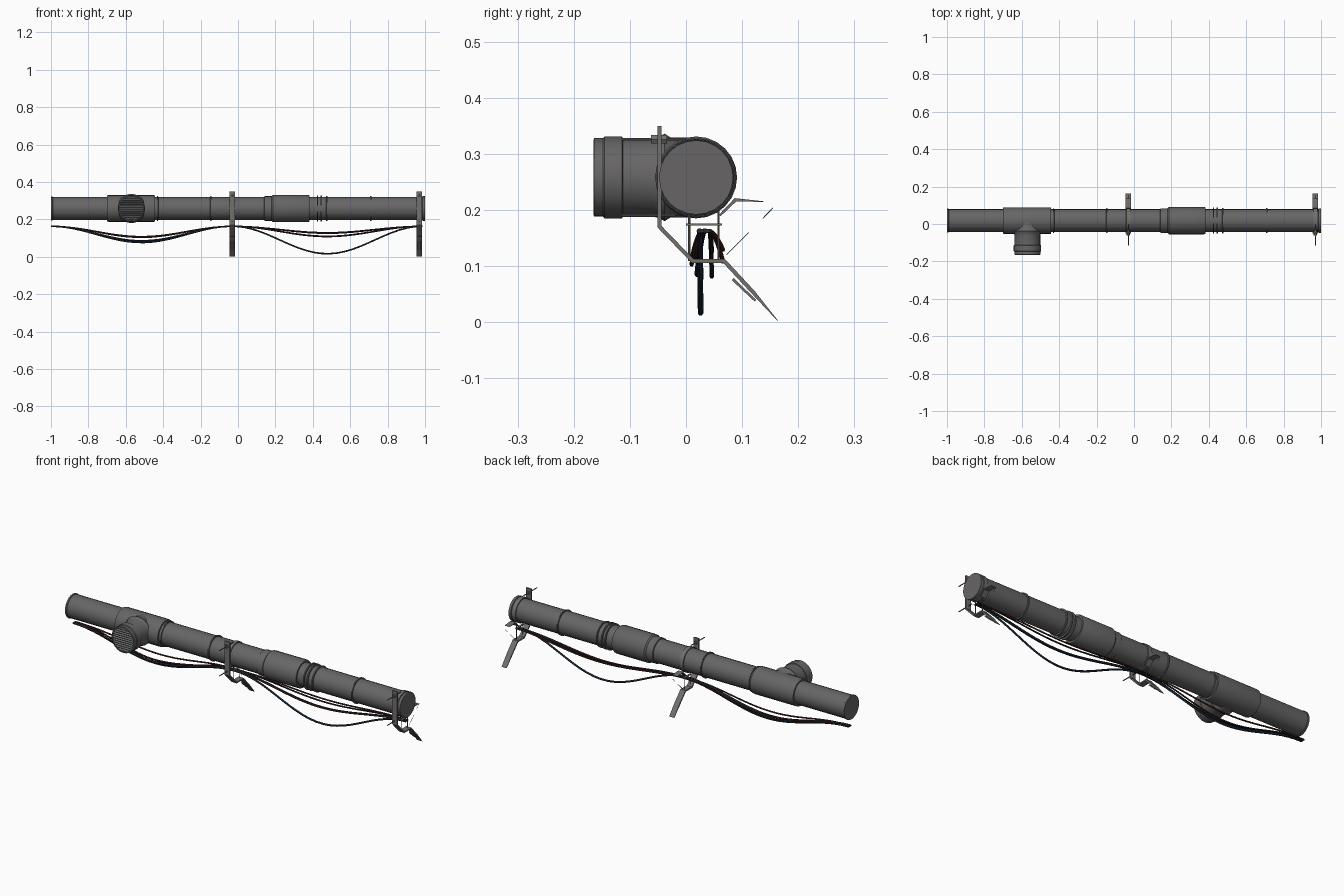
import bpy, bmesh, math
from mathutils import Vector, Matrix

if "Cube" in bpy.data.objects:
    bpy.data.objects.remove(bpy.data.objects["Cube"])

CY, CZ = 0.018, 0.258          # pipe axis


def material(name, rgb):
    m = bpy.data.materials.new(name)
    m.diffuse_color = (*rgb, 1)
    m.use_nodes = True
    m.node_tree.nodes["Principled BSDF"].inputs["Base Color"].default_value = m.diffuse_color
    return m


PIPE = material("pipe_grey", (0.135, 0.13, 0.132))
STEEL = material("bracket_grey", (0.165, 0.16, 0.15))
BLUE = material("cable_navy", (0.012, 0.022, 0.04))
RED = material("cable_red", (0.075, 0.018, 0.013))
BLACK = material("cable_black", (0.016, 0.016, 0.018))


def make(name, bm, mat, smooth=False):
    bmesh.ops.recalc_face_normals(bm, faces=bm.faces)
    me = bpy.data.meshes.new(name)
    bm.to_mesh(me)
    bm.free()
    me.materials.append(mat)
    ob = bpy.data.objects.new(name, me)
    bpy.context.collection.objects.link(ob)
    if smooth:
        bpy.ops.object.select_all(action='DESELECT')
        ob.select_set(True)
        bpy.context.view_layer.objects.active = ob
        bpy.ops.object.shade_smooth_by_angle(angle=math.radians(35))
    return ob


def lathe(name, profile, origin, axis, mat, n=24):
    """Revolve (distance, radius) pairs about an axis, capping both ends."""
    rot = Vector((0, 0, 1)).rotation_difference(Vector(axis)).to_matrix()
    bm = bmesh.new()
    rings = []
    for d, r in profile:
        rings.append([bm.verts.new(Vector(origin) + rot @ Vector(
            (r * math.cos(2 * math.pi * k / n), r * math.sin(2 * math.pi * k / n), d)))
            for k in range(n)])
    for a, b in zip(rings, rings[1:]):
        for k in range(n):
            bm.faces.new((a[k], a[(k + 1) % n], b[(k + 1) % n], b[k]))
    bm.faces.new(rings[0])
    bm.faces.new(rings[-1])
    return make(name, bm, mat, True)


def strip(name, pts, x, width, mat):
    """Bent flat bar: (y, z, thickness) points swept across x."""
    left, right = [], []
    for i, (y, z, t) in enumerate(pts):
        p = Vector((y, z))
        d1 = (p - Vector(pts[i - 1][:2])).normalized() if i else None
        d2 = (Vector(pts[i + 1][:2]) - p).normalized() if i < len(pts) - 1 else None
        d = ((d1 or d2) + (d2 or d1)).normalized()
        n = Vector((-d.y, d.x)) * t / 2 / max(d.dot(d1 or d2), 0.5)
        left.append(p + n)
        right.append(p - n)
    bm = bmesh.new()
    rows = [[[bm.verts.new((x + s * width / 2, p.x, p.y)) for p in side]
             for side in (left, right)] for s in (-1, 1)]
    (a, b), (c, d) = rows
    for i in range(len(pts) - 1):
        for u, v in ((a, b), (b, d), (d, c), (c, a)):
            bm.faces.new((u[i], u[i + 1], v[i + 1], v[i]))
    for i in (0, -1):
        bm.faces.new((a[i], b[i], d[i], c[i]))
    return make(name, bm, mat)


def box(name, centre, size, mat, tilt=0):
    bm = bmesh.new()
    bmesh.ops.create_cube(bm, size=1, matrix=Matrix.Translation(centre)
                          @ Matrix.Rotation(tilt, 4, 'X') @ Matrix.Diagonal((*size, 1)))
    return make(name, bm, mat)


def rod(name, a, b, r, mat, n=8):
    d = Vector(b) - Vector(a)
    return lathe(name, [(0, r), (d.length, r)], a, d.normalized(), mat, n)


def tube(name, pts, r, mat):
    cu = bpy.data.curves.new(name, 'CURVE')
    cu.dimensions = '3D'
    cu.bevel_depth = r
    cu.bevel_resolution = 1
    cu.use_fill_caps = True
    sp = cu.splines.new('POLY')
    sp.points.add(len(pts) - 1)
    for p, co in zip(sp.points, pts):
        p.co = (*co, 1)
    cu.materials.append(mat)
    ob = bpy.data.objects.new(name, cu)
    bpy.context.collection.objects.link(ob)


# Main pipe, broken by the tee and the sleeve
R = 0.061
lathe("main_pipe", [(-1, 0.064), (-0.992, 0.064), (-0.99, R), (0.985, R), (0.987, 0.066),
                    (1, 0.066)], (0, CY, CZ), (1, 0, 0), PIPE)
lathe("tee_body", [(-0.70, 0.064), (-0.70, 0.07), (-0.692, 0.071), (-0.45, 0.071),
                   (-0.443, 0.07), (-0.443, 0.064)], (0, CY, CZ), (1, 0, 0), PIPE)
lathe("wide_sleeve", [(0.14, 0.061), (0.142, 0.066), (0.18, 0.066), (0.187, 0.073),
                      (0.375, 0.073), (0.382, 0.07), (0.382, 0.06)],
      (0, CY, CZ), (1, 0, 0), PIPE)
# Thin joint rings
for x, r in ((-0.43, 0.066), (-0.145, 0.067), (0.425, 0.069), (0.445, 0.069),
             (0.475, 0.068), (0.71, 0.067)):
    lathe("joint_ring", [(x - 0.004, 0.058), (x - 0.003, r), (x + 0.003, r), (x + 0.004, 0.058)],
          (0, CY, CZ), (1, 0, 0), PIPE)

# Branch of the tee with recessed vent mouth
TX = -0.57
lathe("tee_branch", [(0, 0.071), (0.045, 0.071), (0.056, 0.078), (0.066, 0.0725), (0.08, 0.069),
                     (0.130, 0.069), (0.132, 0.073), (0.163, 0.073), (0.166, 0.070),
                     (0.182, 0.070), (0.183, 0.064), (0.170, 0.064)],
      (TX, CY, CZ), (0, -1, 0), PIPE)
for i in range(-5, 6):
    dz = i * 0.0112
    box("vent_slat", (TX, -0.158, CZ + dz),
        (2 * math.sqrt(0.066 ** 2 - dz ** 2), 0.012, 0.003), PIPE, math.radians(35))

# Wall brackets with strap, bolts and cable hanger
for bx in (-0.03, 0.97):
    strip("bracket_bar", [(-0.047, 0.35, 0.007), (-0.047, 0.17, 0.007), (0.012, 0.109, 0.007),
                          (0.068, 0.109, 0.007), (0.12, 0.053, 0.007), (0.164, 0.002, 0.001)],
          bx, 0.03, STEEL)
    strip("bracket_tab", [(0.06, 0.19, 0.004), (0.088, 0.218, 0.006), (0.138, 0.215, 0.001)],
          bx, 0.03, STEEL)
    strip("leg_plate", [(0.083, 0.077, 0.005), (0.124, 0.038, 0.004)], bx, 0.018, STEEL)
    lathe("pipe_strap", [(bx - 0.012, 0.058), (bx - 0.011, 0.066), (bx + 0.011, 0.066),
                         (bx + 0.012, 0.058)], (0, CY, CZ), (1, 0, 0), STEEL)
    rod("strap_bolt", (bx, -0.115, 0.326), (bx, 0.0, 0.326), 0.0025, STEEL)
    rod("bolt_nut", (bx, -0.062, 0.326), (bx, -0.034, 0.326), 0.009, STEEL, 6)
    rod("lower_bolt", (bx, -0.115, 0.19), (bx, -0.02, 0.19), 0.0025, STEEL)
    for y in (0.006, 0.058):
        rod("hanger_rod", (bx, y, 0.109), (bx, y, 0.2), 0.002, STEEL)
    box("hanger_bar", (bx, 0.032, 0.174), (0.012, 0.064, 0.003), STEEL)
    rod("leg_pin", (bx, 0.072, 0.12), (bx, 0.112, 0.16), 0.001, STEEL, 6)
    rod("tab_pin", (bx, 0.137, 0.185), (bx, 0.155, 0.204), 0.001, STEEL, 6)

# Sagging cables: end y, mid y, sag of left span, sag of right span
CABLES = ((0.024, 0.026, 0.087, 0.147, 0.005, BLUE),
          (0.034, 0.020, 0.078, 0.055, 0.005, BLUE),
          (0.042, 0.046, 0.082, 0.038, 0.004, BLACK),
          (0.030, 0.010, 0.060, 0.053, 0.004, RED),
          (0.038, 0.066, 0.055, 0.034, 0.004, RED))
for y0, y1, s1, s2, r, mat in CABLES:
    pts = []
    for i in range(49):
        x = -1 + i * 1.985 / 48
        sag = s1 if x < -0.03 else s2
        span = 0.97 if x < -0.03 else 1.015
        u = 0.5 - 0.5 * math.cos(2 * math.pi * (x + 0.03) / span)
        v = abs(math.sin(math.pi * (x + 0.03) / span))
        pts.append((x, y0 + (y1 - y0) * v, 0.163 - sag * u))
    tube("cable", pts, r, mat)
